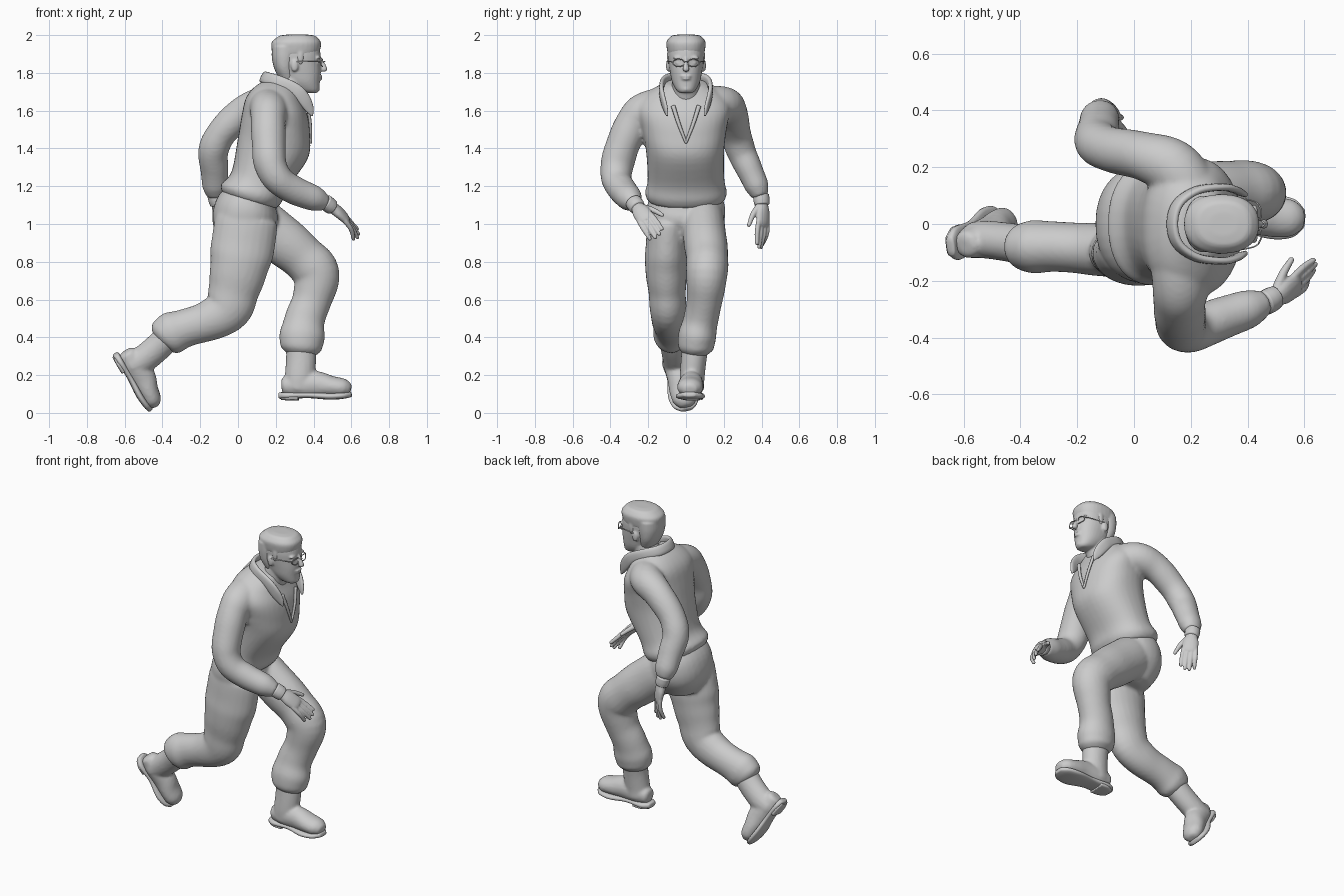
import bpy, bmesh, math
from mathutils import Vector, Matrix


def tube(bm, keys, ref=(0, 1, 0), axis=None, seg=24, sub=5, cap=.4, e=2, wr=0, closed=False):
    """Smooth loft through (x, y, z, half-width along ref, other half-width)."""
    K = [Vector(k) for k in keys]
    n = len(K)
    get = (lambda i: K[i % n]) if closed else (lambda i: K[max(0, min(n - 1, i))])
    pts = []
    for i in range(n if closed else n - 1):
        p0, p1, p2, p3 = (get(i + j) for j in (-1, 0, 1, 2))
        for s in range(sub):
            t = s / sub
            pts.append(.5 * (2 * p1 + (p2 - p0) * t + (2 * p0 - 5 * p1 + 4 * p2 - p3) * t * t
                             + (3 * p1 - p0 - 3 * p2 + p3) * t ** 3))
    if not closed:
        pts.append(K[-1])
    m, rings = len(pts), []
    for i, p in enumerate(pts):
        a, b = (pts[(i - 1) % m], pts[(i + 1) % m]) if closed else (pts[max(i - 1, 0)], pts[min(i + 1, m - 1)])
        T = Vector(axis).normalized() if axis else (Vector(b[:3]) - Vector(a[:3])).normalized()
        f = 1 + wr * math.sin(i * 1.1)
        rings.append((Vector(p[:3]), T, p[3] * f, p[4] * f))
    if not closed:
        for end in (0, -1):
            P, T, a, b = rings[end]
            sg = -1 if end == 0 else 1
            for s, h in ((.87, .5), (.5, .87)):
                r = (P + T * sg * h * cap * min(a, b), T, a * s, b * s)
                rings.insert(0, r) if end == 0 else rings.append(r)
    loops = []
    power = lambda c: math.copysign(abs(c) ** (2 / e), c)
    for P, T, a, b in rings:
        U = Vector(ref)
        U = (U - T * U.dot(T)).normalized()
        V = T.cross(U)
        loops.append([bm.verts.new(P + U * a * power(math.cos(q)) + V * b * power(math.sin(q)))
                      for q in (2 * math.pi * j / seg for j in range(seg))])
    for A, B in zip(loops, loops[1:] + (loops[:1] if closed else [])):
        for j in range(seg):
            bm.faces.new((A[j], A[(j + 1) % seg], B[(j + 1) % seg], B[j]))
    if not closed:
        bm.faces.new(loops[0][::-1])
        bm.faces.new(loops[-1])


def finish(name, bm, voxel=0, smooth=4):
    """Make the object; voxel > 0 fuses its pieces into one skin."""
    bmesh.ops.recalc_face_normals(bm, faces=bm.faces)
    me = bpy.data.meshes.new(name)
    bm.to_mesh(me)
    bm.free()
    for p in me.polygons:
        p.use_smooth = True
    ob = bpy.data.objects.new(name, me)
    bpy.context.collection.objects.link(ob)
    if voxel:
        r = ob.modifiers.new("fuse", 'REMESH')
        r.mode, r.voxel_size, r.use_smooth_shade = 'VOXEL', voxel, True
        s = ob.modifiers.new("soften", 'SMOOTH')
        s.iterations, s.factor = smooth, .5
    return ob


def ball(bm, loc, size):
    m = Matrix.Translation(loc) @ Matrix.Diagonal((*size, 1))
    bmesh.ops.create_uvsphere(bm, u_segments=16, v_segments=10, radius=1, matrix=m)


# Jacket: leaning torso with both sleeves
bm = bmesh.new()
tube(bm, [(.062, 0, 1.125, .15, .2), (.072, 0, 1.165, .168, .217), (.115, 0, 1.235, .155, .203),
          (.185, -.005, 1.4, .193, .208), (.2, -.01, 1.52, .188, .228), (.205, -.01, 1.62, .17, .245),
          (.212, -.005, 1.69, .13, .2), (.235, 0, 1.745, .085, .11)],
     ref=(1, 0, 0), axis=(.27, 0, .96), seg=36, cap=.1, e=2.3)
tube(bm, [(.19, .13, 1.63, .1, .1), (.135, .2, 1.632, .1, .095), (.03, .24, 1.59, .086, .088),
          (-.08, .262, 1.49, .08, .08), (-.13, .29, 1.39, .078, .08), (-.125, .335, 1.29, .07, .074),
          (-.12, .375, 1.2, .063, .068), (-.115, .392, 1.15, .045, .05)], wr=.008, cap=.2)
tube(bm, [(.17, -.12, 1.61, .11, .12), (.165, -.215, 1.595, .1, .105), (.16, -.275, 1.54, .092, .095),
          (.163, -.33, 1.43, .09, .09), (.17, -.363, 1.32, .085, .09), (.215, -.368, 1.235, .078, .08),
          (.3, -.335, 1.178, .075, .075), (.4, -.3, 1.137, .068, .068), (.46, -.276, 1.11, .045, .045)],
     ref=(1, 1, 1), wr=.008, cap=.2)
ball(bm, (.17, -.225, 1.625), (.08, .065, .06))
ball(bm, (.15, .22, 1.655), (.075, .06, .06))
finish("jacket", bm, .011)

# Jacket collar with pointed tips, and open front placket
bm = bmesh.new()
half = [(.392, -.1, 1.575, .006, .006), (.378, -.108, 1.61, .024, .01), (.35, -.122, 1.66, .034, .012),
        (.305, -.13, 1.71, .034, .013), (.22, -.118, 1.752, .032, .014), (.155, -.072, 1.772, .032, .014)]
tube(bm, half + [(.135, 0, 1.778, .032, .014)] + [(x, -y, z, a, b) for x, y, z, a, b in half[::-1]],
     ref=(.45, 0, .89), seg=14, cap=.6, e=2.6)
finish("collar", bm)
bm = bmesh.new()
for s in (-1, 1):
    tube(bm, [(.368, s * .068, 1.625, .012, .009), (.383, s * .038, 1.53, .01, .008), (.386, 0, 1.43, .007, .007)], seg=8)
finish("placket", bm)

# Trousers: pelvis, front (left) leg and trailing (right) leg
bm = bmesh.new()
tube(bm, [(.065, 0, 1.15, .14, .19), (.045, 0, 1.08, .17, .208), (.036, 0, 1.0, .17, .198),
          (.04, 0, .92, .13, .15)], ref=(1, 0, 0), seg=32, e=2.2)
tube(bm, [(.09, .09, 1.03, .11, .13), (.22, .1, .925, .115, .132), (.34, .112, .825, .112, .122),
          (.415, .11, .735, .11, .124), (.395, .1, .61, .096, .106), (.355, .08, .5, .092, .106),
          (.34, .06, .41, .1, .12), (.335, .052, .345, .094, .11), (.332, .05, .315, .07, .085)], wr=.008, cap=.2)
tube(bm, [(.045, -.095, 1.02, .11, .165), (.025, -.102, .88, .112, .17), (.005, -.105, .77, .112, .155),
          (-.022, -.1, .65, .1, .136), (-.055, -.095, .55, .096, .125), (-.15, -.088, .49, .092, .108),
          (-.27, -.08, .452, .088, .1), (-.345, -.08, .425, .094, .112), (-.39, -.08, .403, .085, .1),
          (-.41, -.08, .388, .065, .075)], wr=.008, cap=.2)
finish("trousers", bm, .011)


# Boots, modelled along local x with the sole at z = 0, then placed
def boot(name, M, top):
    bm = bmesh.new()
    tube(bm, [(-.088, 0, .075, .048, .05), (-.02, 0, .08, .062, .07), (.08, 0, .083, .064, .07),
              (.16, 0, .072, .07, .056), (.22, 0, .064, .065, .05), (.25, 0, .056, .045, .036)], seg=20)
    t = M.inverted() @ Vector(top)
    tube(bm, [(-.015, 0, .06, .064, .078), (-.008, 0, .12, .066, .08),
              (*(Vector((0, 0, .14)).lerp(t, .5)), .068, .08), (*t, .072, .08)], seg=20)
    bm.transform(M)
    finish(name, bm, .009, 3)
    bm = bmesh.new()
    tube(bm, [(-.115, 0, .024, .035, .017), (-.07, 0, .024, .06, .018), (.04, 0, .026, .057, .016),
              (.15, 0, .02, .077, .018), (.225, 0, .024, .068, .017), (.262, 0, .03, .035, .014)], seg=20, e=2.8)
    tube(bm, [(-.105, 0, .014, .036, .014), (-.065, 0, .012, .056, .014), (-.015, 0, .012, .056, .014)],
         seg=20, cap=.1, e=3.5)
    bm.transform(M)
    finish(name + "_sole", bm)


boot("front_boot", Matrix.Translation((.335, .032, .068)) @ Matrix.Rotation(math.radians(-3), 4, 'Z'), (.333, .05, .36))
X = Vector((.18, .085, -.30)).normalized()
Z = Vector((.87, 0, .49))
Z = (Z - X * Z.dot(X)).normalized()
R = Matrix((X * .93, Z.cross(X), Z)).transposed().to_4x4()
boot("back_boot", Matrix.Translation((-.613, -.053, .207)) @ R, (-.37, -.078, .403))


# Hands: cuff, palm, four curled fingers and a thumb
def hand(name, wrist, along, thumb, curl):
    X = Vector(along).normalized()
    Y = Vector(thumb)
    Y = (Y - X * Y.dot(X)).normalized()
    M = Matrix.Translation(wrist) @ Matrix((X, Y, X.cross(Y))).transposed().to_4x4() @ Matrix.Scale(1.1, 4)
    bm = bmesh.new()
    tube(bm, [(-.03, 0, 0, .032, .03), (.02, 0, 0, .032, .027), (.06, 0, 0, .042, .025),
              (.105, 0, curl * .004, .043, .02), (.125, 0, curl * .008, .037, .015)], seg=16)
    for i, L in enumerate((.082, .102, .105, .092)):
        y = -.033 + .022 * i
        tube(bm, [(.105, y, curl * .004, .012, .012), (.12 + L * .45, y * 1.1, curl * .018, .012, .012),
                  (.12 + L, y * 1.1, curl * (.05 - .008 * i), .0095, .0095)], seg=10, cap=1)
    tube(bm, [(.03, .02, curl * .005, .018, .016), (.075, .055, curl * .018, .014, .014),
              (.125, .078, curl * .03, .01, .01)], seg=10, cap=1, ref=(0, 0, 1))
    bm.transform(M)
    finish(name, bm, .005, 2)
    bm = bmesh.new()
    tube(bm, [(-.025, 0, 0, .041, .038), (.0, 0, 0, .041, .038), (.02, 0, 0, .038, .035)], seg=18, cap=.2)
    bm.transform(M)
    finish(name + "_cuff", bm)


hand("right_hand", (.483, -.266, 1.1), (.18, .1, -.135), (-.1, .78, .5), -1)
hand("left_hand", (-.112, .4, 1.125), (.06, .025, -.25), (.75, -.6, 0), 1)

# Head and neck, fused with nose, brow, lips, chin and ears
bm = bmesh.new()
tube(bm, [(.39, 0, 1.695, .03, .033), (.37, 0, 1.71, .06, .052), (.343, 0, 1.75, .09, .073),
          (.328, 0, 1.8, .11, .084), (.315, 0, 1.85, .122, .092), (.312, 0, 1.9, .125, .096),
          (.31, 0, 1.95, .115, .09), (.31, 0, 1.975, .08, .06)], ref=(1, 0, 0), axis=(0, 0, 1), seg=32, cap=.1, e=2.25)
tube(bm, [(.23, 0, 1.6, .08, .085), (.26, 0, 1.68, .078, .078), (.3, 0, 1.78, .075, .072)], ref=(1, 0, 0))
tube(bm, [(.432, 0, 1.875, .01, .012), (.448, 0, 1.845, .012, .014), (.458, 0, 1.818, .018, .016)], seg=12, cap=.8)
for s in (-1, 1):
    ball(bm, (.423, s * .04, 1.88), (.015, .03, .009))
    ball(bm, (.3, s * .095, 1.838), (.02, .011, .033))
    ball(bm, (.418, s * .04, 1.853), (.014, .017, .01))
for z, w in ((1.782, .028), (1.768, .024)):
    ball(bm, (.435, 0, z), (.013, w, .006))
ball(bm, (.41, 0, 1.715), (.024, .03, .02))
finish("head", bm, .006, 3)

# Hair: flat-topped cap, back and sideburns
bm = bmesh.new()
tube(bm, [(.305, 0, 1.9, .122, .096), (.307, 0, 1.93, .13, .102), (.309, 0, 1.965, .129, .103),
          (.314, 0, 1.993, .1, .082)], ref=(1, 0, 0), axis=(0, 0, 1), seg=32, cap=.14, e=2.3)
tube(bm, [(.265, 0, 1.765, .045, .066), (.248, 0, 1.82, .055, .088), (.246, 0, 1.88, .067, .098),
          (.25, 0, 1.94, .07, .1)], ref=(1, 0, 0), axis=(0, 0, 1), seg=28, cap=.1, e=2.2)
for s in (-1, 1):
    ball(bm, (.33, s * .087, 1.89), (.02, .014, .05))
finish("hair", bm, .006, 4)

# Glasses
bm = bmesh.new()
for s in (-1, 1):
    ring = [(.452 - .014 * abs(math.cos(q)), s * (.039 + .031 * math.cos(q)), 1.853 + .02 * math.sin(q), .003, .003)
            for q in (math.tau * i / 10 for i in range(10))]
    tube(bm, ring, ref=(1, 0, 0), seg=6, sub=3, closed=True)
    tube(bm, [(.438, s * .07, 1.858, .003, .003), (.41, s * .084, 1.86, .003, .003),
              (.31, s * .1, 1.86, .003, .003)], ref=(0, 0, 1), seg=6)
tube(bm, [(.45, -.01, 1.858, .003, .003), (.46, 0, 1.861, .003, .003), (.45, .01, 1.858, .003, .003)],
     ref=(0, 0, 1), seg=6)
finish("glasses", bm)
